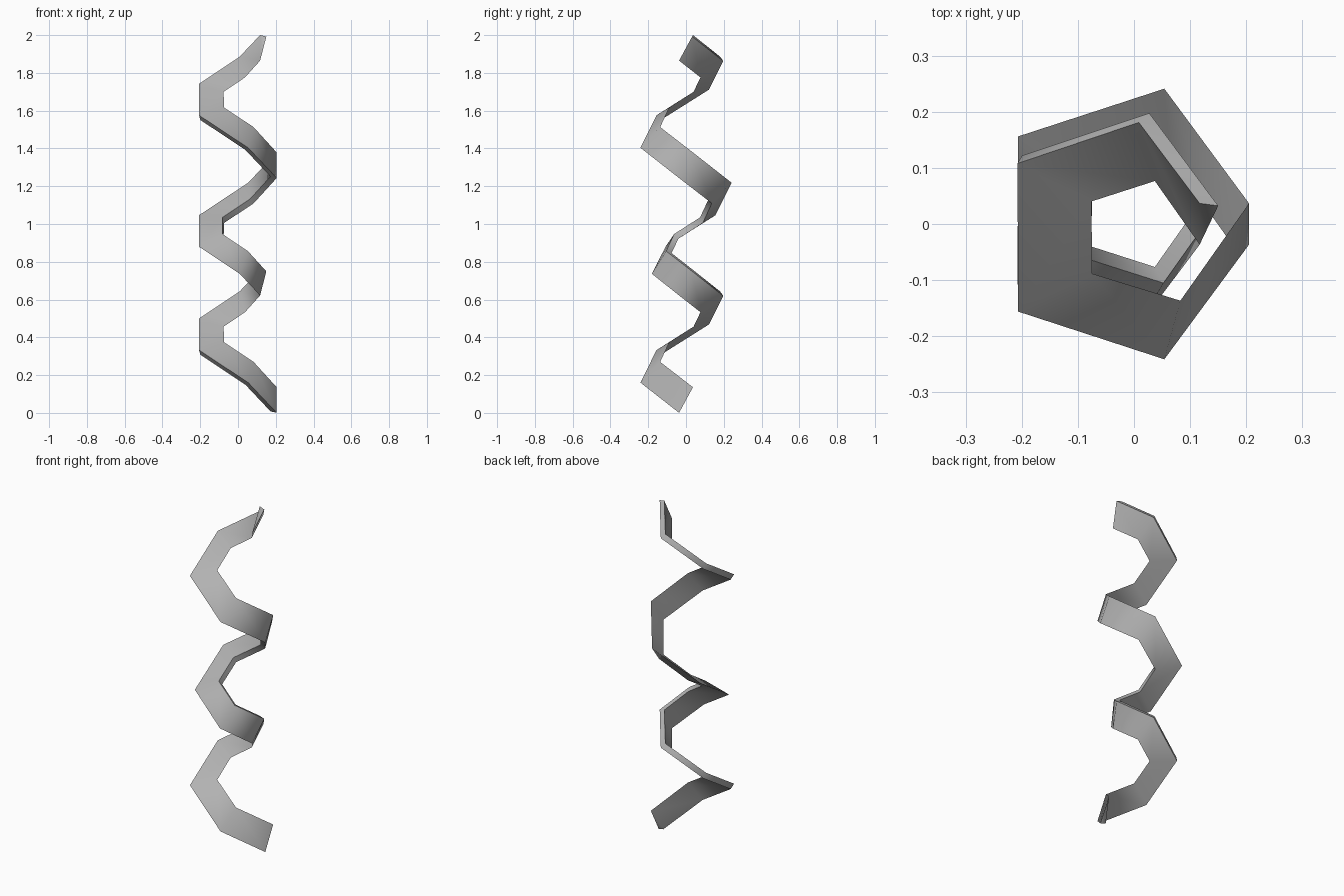
import bpy, bmesh
from math import sin, cos, radians

cube = bpy.data.objects.get("Cube")
if cube:
    bpy.data.objects.remove(cube, do_unlink=True)

# Plain grey finish
grey = bpy.data.materials.new("plain_grey")
grey.use_nodes = True
colour = (0.45, 0.45, 0.45, 1)
grey.diffuse_color = colour
grey.node_tree.nodes["Principled BSDF"].inputs["Base Color"].default_value = colour

# Helix: five steps per turn, three turns, climbing clockwise
STEPS = 15
RADIUS = 0.167
AXIS_X = -0.006
START_Z = 0.068
RISE = 0.1243
PITCH = radians(28.5)
# Thin triangular section: outward and upward offsets from the helix path
SECTION = [(0.011, -0.068), (0.044, -0.077), (0.044, 0.077)]


def section_point(step, point):
    """Place one section corner, rolled half a turn for each turn of the helix."""
    angle, roll = radians(-72 * step), radians(36 * step)
    out = point[0] * cos(roll) - point[1] * sin(roll)
    up = point[0] * sin(roll) + point[1] * cos(roll)
    r, t = RADIUS + out, up * sin(PITCH)
    return (AXIS_X + r * cos(angle) - t * sin(angle),
            r * sin(angle) + t * cos(angle),
            START_Z + RISE * step + up * cos(PITCH))


# Twisted ribbon
bm = bmesh.new()
rings = [[bm.verts.new(section_point(k, p)) for p in SECTION]
         for k in range(STEPS + 1)]
for low, high in zip(rings, rings[1:]):
    for i in range(3):
        j = (i + 1) % 3
        bm.faces.new((low[i], low[j], high[j], high[i]))
bm.faces.new(rings[0])
bm.faces.new(rings[-1])
bmesh.ops.recalc_face_normals(bm, faces=bm.faces)
mesh = bpy.data.meshes.new("spiral_ribbon")
bm.to_mesh(mesh)
bm.free()
mesh.materials.append(grey)
ribbon = bpy.data.objects.new("spiral_ribbon", mesh)
bpy.context.collection.objects.link(ribbon)

# Smooth along the ribbon, sharp at its edges
bpy.ops.object.select_all(action="DESELECT")
ribbon.select_set(True)
bpy.context.view_layer.objects.active = ribbon
bpy.ops.object.shade_smooth_by_angle(angle=radians(65))
